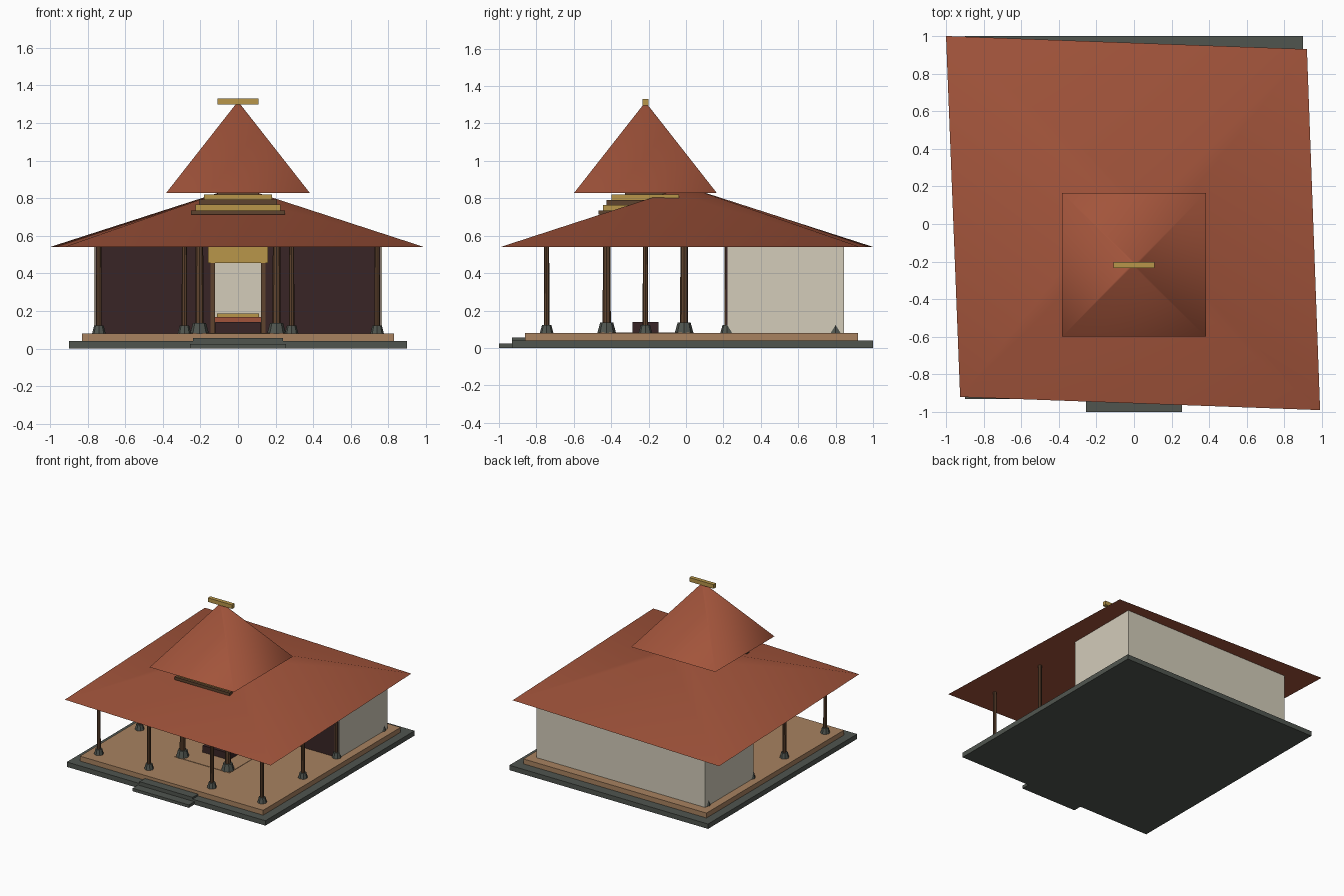
import bpy, bmesh, math
from mathutils import Vector

cube = bpy.data.objects.get("Cube")
if cube:
    bpy.data.objects.remove(cube, do_unlink=True)


def material(name, hex_code):
    def linear(c):
        return c / 12.92 if c <= 0.04045 else ((c + 0.055) / 1.055) ** 2.4
    rgb = [linear(int(hex_code[i:i + 2], 16) / 255) for i in (0, 2, 4)]
    m = bpy.data.materials.new(name)
    m.use_nodes = True
    m.diffuse_color = (*rgb, 1)
    m.node_tree.nodes["Principled BSDF"].inputs["Base Color"].default_value = (*rgb, 1)
    return m


TILE = material("terracotta", "A2543B")
STONE = material("dark stone", "50554F")
FLOOR = material("floor tan", "A88260")
PLASTER = material("cream plaster", "D3CCBA")
GOLD = material("gold", "B8964A")
DARK = material("dark wood", "392526")
WOOD = material("brown wood", "5E432E")


def add(name, bm, mat):
    bmesh.ops.recalc_face_normals(bm, faces=bm.faces)
    mesh = bpy.data.meshes.new(name)
    bm.to_mesh(mesh)
    bm.free()
    mesh.materials.append(mat)
    ob = bpy.data.objects.new(name, mesh)
    bpy.context.collection.objects.link(ob)
    return ob


def box(name, mat, x0, x1, y0, y1, z0, z1):
    bm = bmesh.new()
    bmesh.ops.create_cube(bm, size=1)
    for v in bm.verts:
        v.co = Vector((x1 if v.co.x > 0 else x0,
                       y1 if v.co.y > 0 else y0,
                       z1 if v.co.z > 0 else z0))
    return add(name, bm, mat)


def wide_box(name, mat, half, y0, y1, z0, z1):
    return box(name, mat, -half, half, y0, y1, z0, z1)


def hip_roof(name, corners, centre, top_scale, z0, z1):
    """Four-sided roof that narrows from its eave corners towards a centre."""
    bm = bmesh.new()
    c = Vector(centre)
    low = [bm.verts.new((*p, z0)) for p in corners]
    high = [bm.verts.new((*(c + (Vector(p) - c) * top_scale), z1)) for p in corners]
    bm.faces.new(low)
    bm.faces.new(high)
    for i in range(4):
        j = (i + 1) % 4
        bm.faces.new((low[i], low[j], high[j], high[i]))
    ob = add(name, bm, TILE)
    bpy.ops.object.select_all(action='DESELECT')
    ob.select_set(True)
    bpy.context.view_layer.objects.active = ob
    bpy.ops.object.shade_smooth_by_angle(angle=math.radians(72))


def frustum(name, mat, x, y, z0, z1, r0, r1):
    bm = bmesh.new()
    bmesh.ops.create_cone(bm, cap_ends=True, segments=8, radius1=r0, radius2=r1,
                          depth=z1 - z0)
    bmesh.ops.translate(bm, verts=bm.verts, vec=(x, y, (z0 + z1) / 2))
    add(name, bm, mat)


def post(name, x, y, r, foot, foot_top):
    frustum(name + "_foot", STONE, x, y, GROUND, foot_top, foot, foot * 0.7)
    frustum(name, WOOD, x, y, foot_top, EAVE + 0.02, r, r * 0.9)


GROUND, EAVE, MID = 0.08, 0.54, -0.217

# Stone base, steps and raised floor
wide_box("stone_base", STONE, 0.9, -0.93, 1.0, 0, 0.04)
wide_box("lower_step", STONE, 0.255, -1.0, -0.92, 0, 0.024)
wide_box("upper_step", STONE, 0.24, -0.93, -0.855, 0, 0.055)
wide_box("floor", FLOOR, 0.83, -0.86, 0.92, 0.04, GROUND)
wide_box("floor_inlay", FLOOR, 0.25, MID - 0.25, MID + 0.25, GROUND, GROUND + 0.003)

# Outer posts: a front row, then pairs along both sides
for side, s in (("left", 1), ("right", -1)):
    post(side + "_inner_front_post", s * 0.285, -0.745, 0.015, 0.036, 0.122)
    for n, y in enumerate((-0.745, MID, 0.22, 0.8)):
        post(f"{side}_side_post_{n}", s * 0.74, y, 0.015, 0.036, 0.122)
    # Main posts around the centre
    for end, e in (("front", -1), ("back", 1)):
        post(f"{side}_{end}_main_post", s * 0.205, MID + e * 0.207, 0.022, 0.05, 0.135)

# Enclosed room
wide_box("back_wall", PLASTER, 0.765, 0.83, 0.845, GROUND, EAVE)
for side, s in (("left", 1), ("right", -1)):
    a, b = sorted((s * 0.75, s * 0.765))
    box(side + "_wall", PLASTER, a, b, 0.222, 0.835, GROUND, EAVE)
    a, b = sorted((s * 0.125, s * 0.757))
    box(side + "_front_wall", DARK, a, b, 0.215, 0.23, GROUND, EAVE)
    a, b = sorted((s * 0.122, s * 0.145))
    box(side + "_door_jamb", WOOD, a, b, 0.208, 0.235, GROUND, 0.455)
wide_box("door_lintel", GOLD, 0.16, 0.207, 0.235, 0.455, EAVE)

# Furniture
wide_box("low_chest", DARK, 0.12, MID - 0.07, MID + 0.07, GROUND, 0.138)
wide_box("bed_frame", DARK, 0.125, 0.5, 0.72, GROUND, 0.14)
wide_box("bed_mattress", TILE, 0.125, 0.5, 0.72, 0.14, 0.168)
wide_box("bed_cover", GOLD, 0.113, 0.51, 0.71, 0.168, 0.186)

# Wide lower roof with slightly skewed eaves
hip_roof("lower_roof", [(-1, 1), (0.92, 0.93), (0.99, -0.99), (-0.925, -0.92)],
         (0, 0), 0.1, EAVE, 0.83)

# Stepped tiers between the roofs
tiers = [(0.25, 0.712, WOOD), (0.227, 0.735, GOLD), (0.207, 0.765, WOOD),
         (0.18, 0.792, GOLD), (0.11, 0.82, WOOD)]
tops = [t[1] for t in tiers[1:]] + [0.835]
for n, ((half, z, mat), top) in enumerate(zip(tiers, tops)):
    wide_box(f"roof_tier_{n}", mat, half, MID - half, MID + half, z, top)

# Steep upper roof and ridge cap
h = 0.382
hip_roof("upper_roof", [(-h, MID + h), (h, MID + h), (h, MID - h), (-h, MID - h)],
         (0, MID), 0.02, 0.828, 1.305)
wide_box("ridge_cap", GOLD, 0.11, MID - 0.016, MID + 0.016, 1.297, 1.33)
